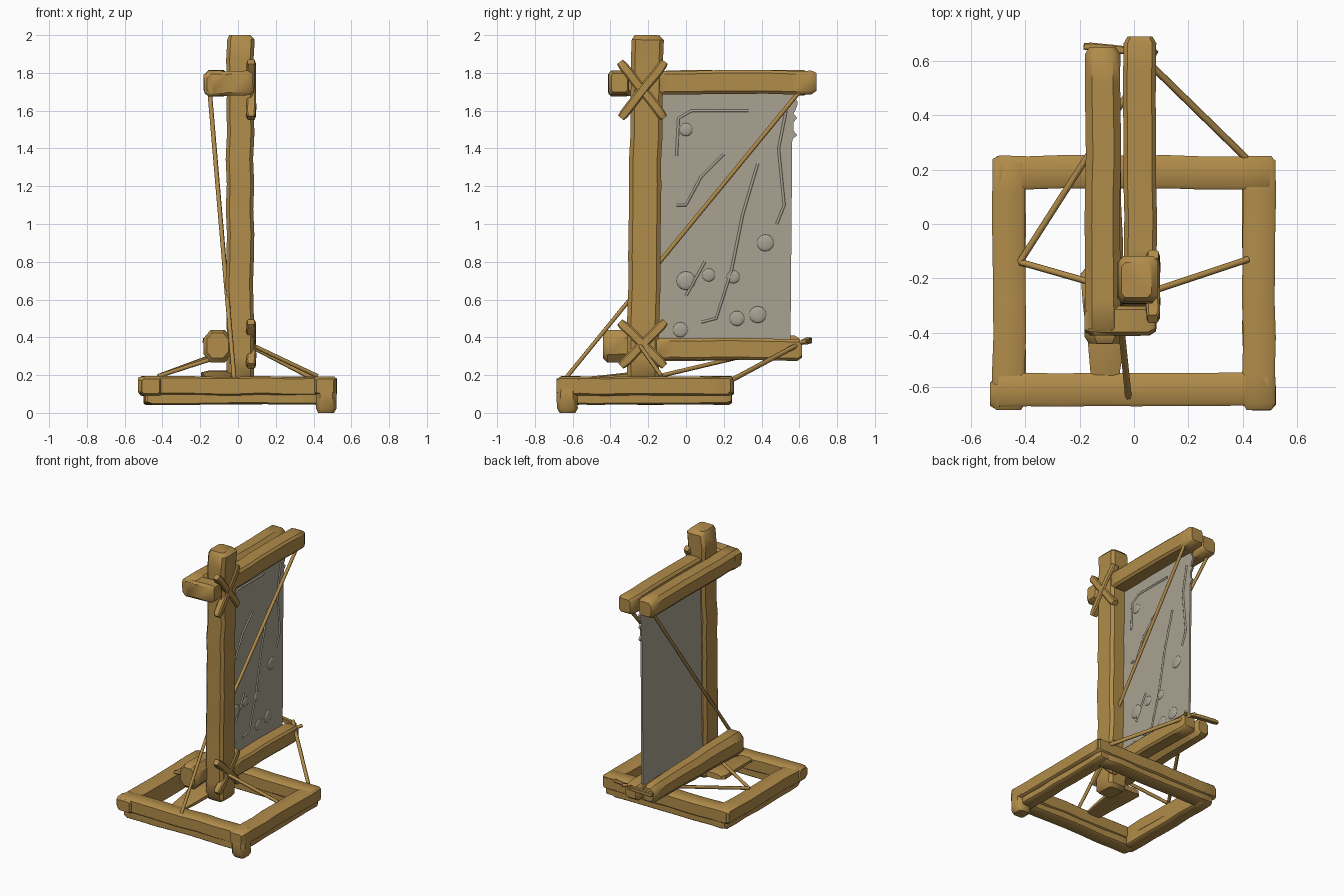
import bpy, bmesh, math, random
from mathutils import Vector

if "Cube" in bpy.data.objects:
    bpy.data.objects.remove(bpy.data.objects["Cube"])

random.seed(4)


def material(name, rgb):
    m = bpy.data.materials.new(name)
    m.diffuse_color = (*rgb, 1)
    m.use_nodes = True
    m.node_tree.nodes["Principled BSDF"].inputs["Base Color"].default_value = m.diffuse_color
    return m


WOOD = material("weathered_wood", (0.44, 0.262, 0.068))
CLOTH = material("grey_cloth", (0.40, 0.365, 0.29))


def finish(name, bm, mat, angle=40):
    bmesh.ops.recalc_face_normals(bm, faces=bm.faces)
    me = bpy.data.meshes.new(name)
    bm.to_mesh(me)
    bm.free()
    me.materials.append(mat)
    ob = bpy.data.objects.new(name, me)
    bpy.context.collection.objects.link(ob)
    bpy.ops.object.select_all(action='DESELECT')
    ob.select_set(True)
    bpy.context.view_layer.objects.active = ob
    bpy.ops.object.shade_smooth_by_angle(angle=math.radians(angle))
    return ob


def beam(name, p0, p1, w, h, chamfer=0.25, wobble=0.003, step=0.13, taper=1.0):
    """Rough hewn timber: chamfered rectangle swept from p0 to p1."""
    p0, p1 = Vector(p0), Vector(p1)
    d = (p1 - p0).normalized()
    side = Vector((1, 0, 0)) if abs(d.z) > 0.9 else d.cross(Vector((0, 0, 1))).normalized()
    up = side.cross(d)
    length = (p1 - p0).length
    e = min(0.025, length * 0.15)
    n = max(2, round(length / step))
    stops = [(0, 0.76), (e, 1)]
    stops += [(length * i / n, 1) for i in range(1, n)]
    stops += [(length - e, 1), (length, 0.76)]
    k = 1 - chamfer
    section = [(1, -k), (1, k), (k, 1), (-k, 1), (-1, k), (-1, -k), (-k, -1), (k, -1)]
    bm = bmesh.new()
    rings = []
    for t, s in stops:
        s *= 1 + (taper - 1) * t / length
        off = side * random.uniform(-wobble, wobble) + up * random.uniform(-wobble, wobble)
        rings.append([bm.verts.new(p0 + d * t + off + side * (a * w / 2 * s) + up * (b * h / 2 * s))
                      for a, b in section])
    for r, q in zip(rings, rings[1:]):
        for i in range(8):
            bm.faces.new((r[i], r[(i + 1) % 8], q[(i + 1) % 8], q[i]))
    bm.faces.new(rings[0])
    bm.faces.new(rings[-1])
    return finish(name, bm, WOOD)


def rope(name, points, r, mat):
    cu = bpy.data.curves.new(name, 'CURVE')
    cu.dimensions = '3D'
    cu.bevel_depth = r
    cu.bevel_resolution = 1
    cu.use_fill_caps = True
    sp = cu.splines.new('POLY')
    sp.points.add(len(points) - 1)
    for p, co in zip(sp.points, points):
        p.co = (*co, 1)
    cu.materials.append(mat)
    ob = bpy.data.objects.new(name, cu)
    bpy.context.collection.objects.link(ob)


# Base frame: upper timbers over slightly narrower lower ones
for tag, s in (("left", -1), ("right", 1)):
    beam(f"base_{tag}_upper", (s * 0.46, -0.685, 0.143), (s * 0.46, 0.25, 0.143), 0.12, 0.10, 0.2)
    beam(f"base_{tag}_lower", (s * 0.45, -0.63, 0.085), (s * 0.45, 0.24, 0.085), 0.10, 0.08, 0.2)
for tag, y in (("front", -0.61), ("back", 0.19)):
    beam(f"base_{tag}_upper", (-0.52, y, 0.143), (0.52, y, 0.143), 0.122, 0.10, 0.2)
    beam(f"base_{tag}_lower", (-0.48, y, 0.085), (0.45, y, 0.085), 0.105, 0.08, 0.2)
beam("base_corner_foot", (0.465, -0.63, 0.0), (0.465, -0.63, 0.185), 0.11, 0.11, 0.4)
beam("base_corner_knob", (-0.53, -0.625, 0.145), (-0.43, -0.625, 0.145), 0.11, 0.10, 0.4)

# Upright post
beam("post", (0.01, -0.23, 0.16), (0.012, -0.205, 2.0), 0.145, 0.17, 0.25, 0.004)

# Paired upper beams and the stub in front of the post
beam("upper_beam_right", (0.022, -0.22, 1.75), (0.022, 0.69, 1.75), 0.12, 0.125)
beam("upper_beam_left", (-0.115, -0.41, 1.745), (-0.115, 0.65, 1.745), 0.13, 0.135, 0.4)
beam("upper_front_stub", (-0.18, -0.355, 1.74), (0.08, -0.355, 1.75), 0.11, 0.13)

# Paired lower beams and the flat brace to the base
beam("lower_beam_right", (0.022, -0.2, 0.34), (0.022, 0.615, 0.335), 0.11, 0.115)
beam("lower_beam_left", (-0.11, -0.44, 0.355), (-0.11, 0.60, 0.345), 0.15, 0.175, 0.5, taper=0.72)
beam("front_brace", (-0.10, -0.16, 0.20), (-0.105, -0.58, 0.175), 0.20, 0.05, 0.4, taper=0.5)

# Crossed lashings on the right side of the post
for tag, z, s in (("upper", 1.71, 0.148), ("lower", 0.365, 0.118)):
    for i, m in enumerate((-1, 1)):
        beam(f"{tag}_lashing_{i + 1}", (0.07, -0.23 + m * 0.12, z + s),
             (0.07, -0.23 - m * 0.115, z - s), 0.05, 0.05, 0.3, 0.002, 0.08)

# Ropes: diagonals down to the front and the post, guys out to the base
rope("left_diagonal_rope", [(-0.15, 0.60, 1.70), (-0.02, -0.64, 0.18)], 0.012, WOOD)
rope("right_diagonal_rope", [(0.06, 0.60, 1.70), (0.01, -0.18, 0.75)], 0.013, WOOD)
rope("back_right_guy", [(0.0, 0.645, 0.39), (0.42, 0.235, 0.17)], 0.013, WOOD)
rope("back_left_guy", [(0.08, 0.64, 0.38), (-0.42, -0.14, 0.195)], 0.012, WOOD)
rope("front_left_guy", [(-0.42, -0.14, 0.195), (0.0, -0.26, 0.33)], 0.012, WOOD)
rope("front_right_guy", [(0.42, -0.13, 0.195), (0.03, -0.26, 0.38)], 0.012, WOOD)
beam("guy_peg", (-0.185, 0.655, 0.385), (0.03, 0.63, 0.375), 0.03, 0.03, 0.3, 0.002)

# Cloth panel with a frayed back edge near the top
BACK_X, FACE_X = -0.034, -0.02
bm = bmesh.new()
N = 60
rows = []
for i in range(N + 1):
    z = 0.36 + 1.36 * i / N
    edge = 0.553 + 0.012 * i / N
    if z > 1.47:
        edge = 0.575 + random.choice((-0.006, 0.006, 0.014))
    rows.append([bm.verts.new((x, y, z)) for x, y in
                 ((FACE_X, -0.17), (FACE_X, edge), (BACK_X, edge), (BACK_X, -0.17))])
for a, b in zip(rows, rows[1:]):
    for j in range(4):
        bm.faces.new((a[j], a[(j + 1) % 4], b[(j + 1) % 4], b[j]))
bm.faces.new(rows[0])
bm.faces.new(rows[-1])
finish("cloth_panel", bm, CLOTH)

# Raised creases and round bumps on the right face of the cloth only
creases = [
    [(-0.05, 1.10), (0.0, 1.10), (0.08, 1.25), (0.2, 1.37)],
    [(0.08, 0.48), (0.16, 0.50), (0.24, 0.75), (0.3, 1.05), (0.38, 1.32)],
    [(0.0, 0.62), (0.1, 0.80)],
    [(0.48, 1.0), (0.52, 1.1), (0.49, 1.4), (0.53, 1.6)],
    [(-0.05, 1.36), (-0.04, 1.56), (0.03, 1.6), (0.33, 1.6)],
]
for i, c in enumerate(creases):
    rope(f"cloth_crease_{i + 1}", [(FACE_X, y, z) for y, z in c], 0.008, CLOTH)
bm = bmesh.new()
for y, z, r in ((0.0, 0.7, 0.05), (0.12, 0.73, 0.035), (0.25, 0.72, 0.035), (0.27, 0.5, 0.04),
                (0.38, 0.52, 0.045), (0.42, 0.9, 0.045), (-0.03, 0.44, 0.04), (0.0, 1.5, 0.035)):
    made = bmesh.ops.create_uvsphere(bm, u_segments=12, v_segments=6, radius=r)
    for v in made['verts']:
        v.co = Vector((FACE_X + v.co.x * 0.2, y + v.co.y, z + v.co.z))
finish("cloth_bumps", bm, CLOTH)
